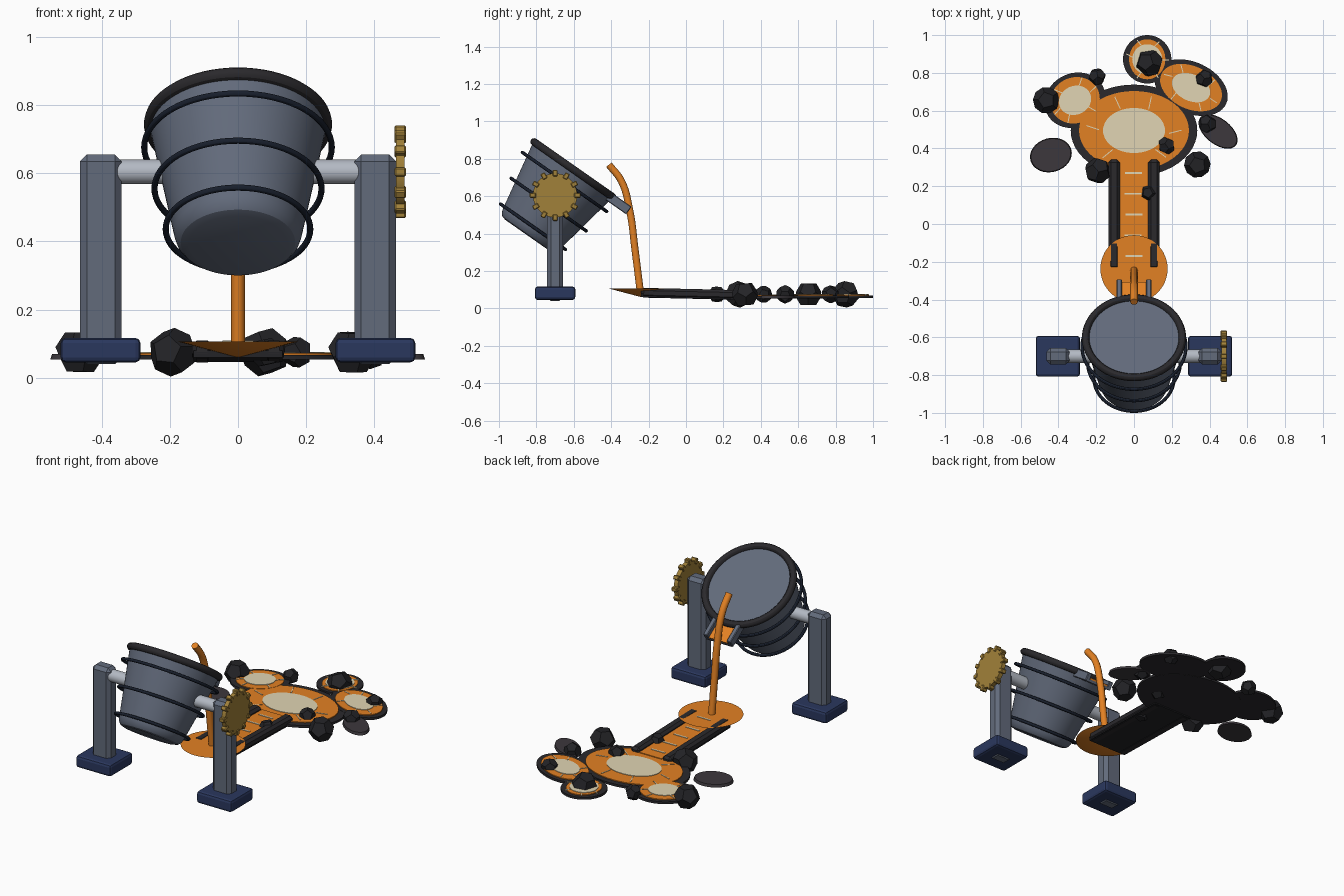
import bpy, bmesh, math, random
from mathutils import Matrix, Vector

if "Cube" in bpy.data.objects:
    bpy.data.objects.remove(bpy.data.objects["Cube"])

random.seed(4)
T, S = Matrix.Translation, Matrix.Diagonal


def R(deg, axis):
    return Matrix.Rotation(math.radians(deg), 4, axis)


def material(name, rgb):
    m = bpy.data.materials.new(name)
    m.diffuse_color = [(c / 255) ** 2.2 for c in rgb] + [1]
    m.use_nodes = True
    m.node_tree.nodes["Principled BSDF"].inputs["Base Color"].default_value = m.diffuse_color
    return m


steel = material("steel", (98, 106, 122))
pale = material("pale_steel", (178, 184, 194))
navy = material("navy_iron", (46, 58, 94))
band = material("band_iron", (30, 36, 48))
dark = material("dark_crust", (46, 45, 48))
rock_m = material("rock", (40, 40, 43))
slab_m = material("slab", (62, 58, 62))
brass = material("brass", (160, 128, 60))
molten = material("molten", (226, 128, 40))
hot = material("hot", (224, 212, 178))


def finish(name, bm, mat, M=Matrix(), smooth=True):
    bm.transform(M)
    bmesh.ops.recalc_face_normals(bm, faces=bm.faces)
    me = bpy.data.meshes.new(name)
    bm.to_mesh(me)
    bm.free()
    if smooth:
        me.shade_smooth()
        me.set_sharp_from_angle(angle=math.radians(30))
    me.materials.append(mat)
    ob = bpy.data.objects.new(name, me)
    bpy.context.collection.objects.link(ob)
    return ob


def box(name, size, mat, M, bevel=0, seg=1):
    bm = bmesh.new()
    bmesh.ops.create_cube(bm, size=1, matrix=S((*size, 1)))
    if bevel:
        bmesh.ops.bevel(bm, geom=bm.edges[:], offset=bevel, segments=seg, profile=0.5, affect='EDGES')
    return finish(name, bm, mat, M, False)


def cyl(name, r1, r2, h, mat, M, n=48):
    bm = bmesh.new()
    bmesh.ops.create_cone(bm, cap_ends=True, segments=n, radius1=r1, radius2=r2, depth=h)
    return finish(name, bm, mat, M)


def lathe(name, prof, mat, M, n=64, closed=False):
    bm = bmesh.new()
    vs = [bm.verts.new((r, 0, z)) for r, z in prof]
    es = [bm.edges.new(p) for p in zip(vs, vs[1:])]
    if closed:
        es.append(bm.edges.new((vs[-1], vs[0])))
    bmesh.ops.spin(bm, geom=vs + es, cent=(0, 0, 0), axis=(0, 0, 1), angle=math.tau, steps=n)
    bmesh.ops.remove_doubles(bm, verts=bm.verts, dist=1e-5)
    return finish(name, bm, mat, M)


def torus(name, r, t, mat, M):
    ring = [(r + t * math.cos(a * math.tau / 12), t * math.sin(a * math.tau / 12)) for a in range(12)]
    return lathe(name, ring, mat, M, closed=True)


# tilted ladle: body, rim and iron bands
L = T((0, -0.70, 0.604)) @ R(-35, 'X')
lathe("ladle_body", [(0, -0.26), (0.145, -0.26), (0.168, -0.253), (0.181, -0.238), (0.188, -0.215),
                     (0.26, 0.172), (0, 0.172)], steel, L)
torus("ladle_rim", 0.256, 0.02, dark, L @ T((0, 0, 0.17)))
for i, (r, z) in enumerate([(0.212, -0.205), (0.245, -0.06), (0.275, 0.088)]):
    torus(f"ladle_band_{i}", r, 0.009, band, L @ T((0, 0, z)))

# pouring spout
box("spout_floor", (0.17, 0.14, 0.015), steel, L @ T((0, 0.30, 0.143)))
box("spout_melt", (0.125, 0.135, 0.012), molten, L @ T((0, 0.30, 0.155)))
for s in (-1, 1):
    box("spout_wall", (0.028, 0.14, 0.05), steel, L @ T((s * 0.078, 0.30, 0.16)), 0.004)

# towers, feet and trunnions
for s in (-1, 1):
    box("tower", (0.122, 0.086, 0.615), steel, T((s * 0.402, -0.70, 0.3475)), 0.02)
    box("tower_foot", (0.234, 0.216, 0.072), navy, T((s * 0.403, -0.70, 0.081)), 0.015, 2)
    cyl("trunnion", 0.036, 0.036, 0.2, pale, T((s * 0.28, -0.70, 0.604)) @ R(90, 'Y'))

# tilting gear
G = T((0.476, -0.70, 0.604))
cyl("gear_disc", 0.118, 0.118, 0.026, brass, G @ R(90, 'Y'))
for i in range(12):
    box("gear_tooth", (0.034, 0.026, 0.034), brass, G @ R(i * 30, 'X') @ T((0, 0, 0.119)), 0.004)

# pouring stream
cu = bpy.data.curves.new("stream", 'CURVE')
cu.dimensions = '3D'
cu.bevel_depth = 0.02
cu.bevel_resolution = 3
cu.use_fill_caps = True
cu.resolution_u = 6
sp = cu.splines.new('BEZIER')
pts = [(-0.412, 0.768), (-0.345, 0.68), (-0.302, 0.53), (-0.272, 0.31), (-0.242, 0.07)]
sp.bezier_points.add(len(pts) - 1)
for b, (y, z) in zip(sp.bezier_points, pts):
    b.co = (0, y, z)
    b.handle_left_type = b.handle_right_type = 'AUTO'
cu.materials.append(molten)
bpy.context.collection.objects.link(bpy.data.objects.new("molten_stream", cu))

# splash pool where the stream lands
cyl("splash_pool", 0.0, 0.178, 0.047, molten, T((0, -0.237, 0.083)))

# runner channel, sloping slightly down
C = T((0, 0.05, 0.075)) @ R(-1.3, 'X')
box("channel_bed", (0.26, 0.58, 0.02), rock_m, C @ T((0, 0, -0.012)))
box("channel_melt", (0.15, 0.575, 0.012), molten, C @ T((0, 0, 0.002)))
for s in (-1, 1):
    box("channel_wall", (0.06, 0.58, 0.052), dark, C @ T((s * 0.105, 0, 0.002)), 0.014)
for i in range(5):
    box("channel_ripple", (0.09, 0.01, 0.006), hot, C @ T((random.uniform(-.006, .006), 0.22 - i * 0.11, 0.008)))
box("channel_ripple_near", (0.09, 0.01, 0.006), hot, T((0, -0.17, 0.106)))

# crusted molten pools: x, y, radii, turn, hot-core ratio
pools = [(0, 0.495, 0.335, 0.243, 0, 0.49), (-0.312, 0.655, 0.165, 0.143, 25, 0.53),
         (0.302, 0.722, 0.205, 0.135, -25, 0.52), (0.07, 0.872, 0.128, 0.128, 0, 0.62)]
for i, (x, y, a, b, turn, k) in enumerate(pools):
    dz = 0.0012 * (i > 0)
    P = T((x, y, dz)) @ R(turn, 'Z')
    edge = 0.034 if i == 0 else 0.022

    def disc(name, ra, rb, z, h, mat):
        cyl(name, 1, 1, h, mat, P @ T((0, 0, z)) @ S((ra, rb, 1, 1)))

    disc("pool_crust", a, b, 0.060, 0.014, dark)
    disc("pool_melt", a - edge - 0.01, b - edge, 0.065, 0.014, molten)
    disc("pool_core", a * k, b * k, 0.068, 0.014, hot)
    # glowing cracks
    for j in range(6):
        t = math.tau * (j + random.uniform(-.2, .2)) / 6
        f = (k + 0.82) / 2
        box("pool_crack", (0.045 if i else 0.07, 0.005, 0.006), hot,
            P @ T((a * f * math.cos(t), b * f * math.sin(t), 0.0715)) @ R(math.degrees(t) + random.uniform(-20, 20), 'Z'))

# cooled slabs
for x, y, a, b, turn in [(-0.44, 0.365, 0.112, 0.09, 15), (0.445, 0.49, 0.12, 0.068, -38)]:
    cyl("cooled_slab", 1, 0.95, 0.016, slab_m, T((x, y, 0.062)) @ R(turn, 'Z') @ S((a, b, 1, 1)), 32)


# twelve-sided rocks
def rock(x, y, r):
    g = (1 + 5 ** .5) / 2
    co = [(p, q, w) for p in (-1, 1) for q in (-1, 1) for w in (-1, 1)]
    for p in (-1 / g, 1 / g):
        for q in (-g, g):
            co += [(0, p, q), (p, q, 0), (q, 0, p)]
    bm = bmesh.new()
    for c in co:
        bm.verts.new(Vector(c) * r / 3 ** .5)
    bmesh.ops.convex_hull(bm, input=bm.verts)
    bmesh.ops.dissolve_limit(bm, angle_limit=0.05, verts=bm.verts, edges=bm.edges)
    turn = R(random.uniform(0, 360), 'Z') @ R(random.uniform(0, 60), 'X')
    finish("slag_rock", bm, rock_m, T((x, y, 0.075)) @ turn, False)


for x, y, r in [(-.465, .655, .072), (-.195, .78, .047), (.08, .853, .074), (.372, .77, .048), (.388, .53, .05),
                (.335, .315, .072), (.172, .415, .047), (.08, .165, .046), (-.192, .282, .072)]:
    rock(x, y, r)
